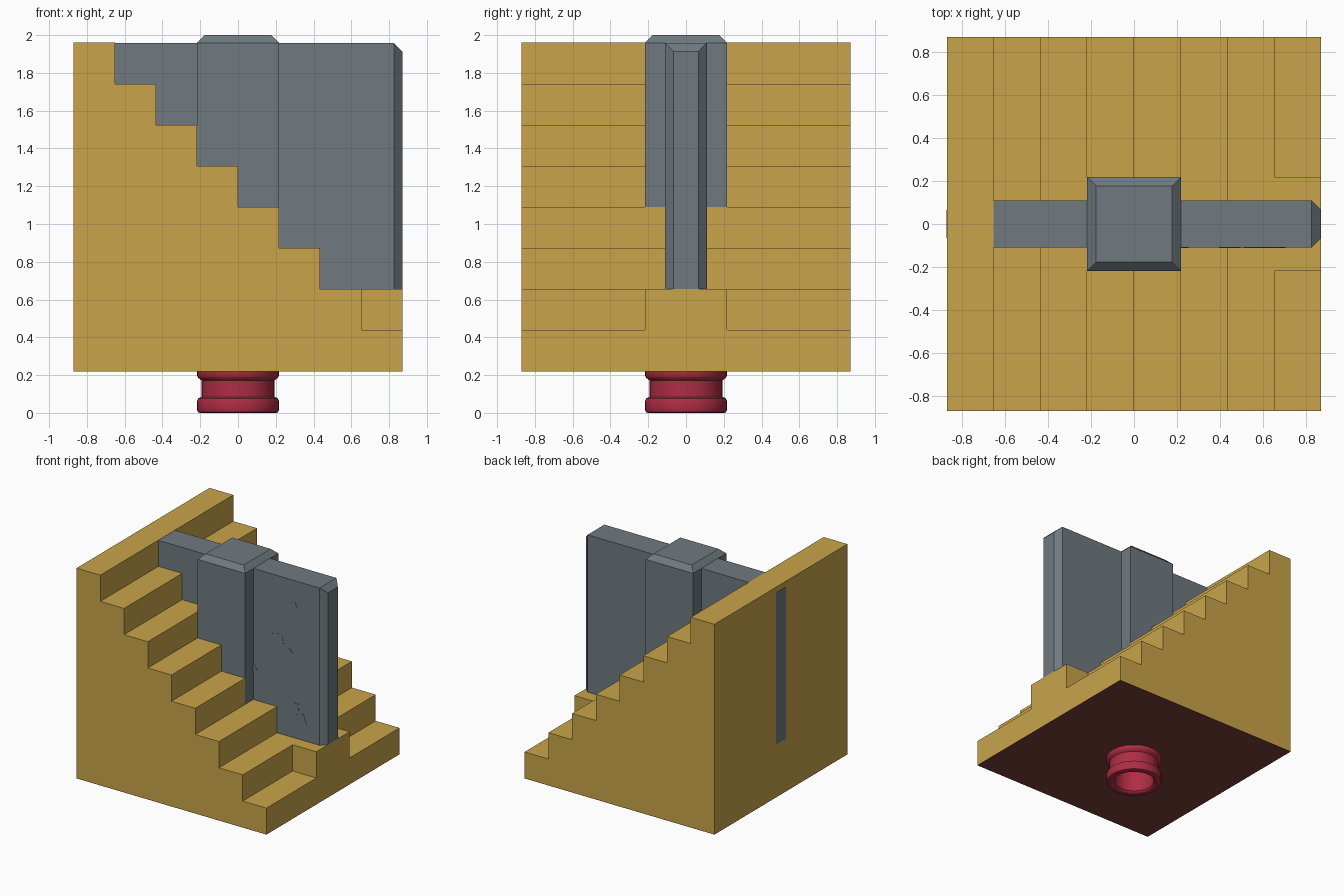
import bpy, bmesh, math
from mathutils import Matrix

if "Cube" in bpy.data.objects:
    bpy.data.objects.remove(bpy.data.objects["Cube"])


def mat(name, rgb):
    lin = [(c / 255 / 12.92) if c / 255 <= 0.04045 else ((c / 255 + 0.055) / 1.055) ** 2.4 for c in rgb]
    m = bpy.data.materials.new(name)
    m.diffuse_color = (*lin, 1)
    m.use_nodes = True
    m.node_tree.nodes["Principled BSDF"].inputs["Base Color"].default_value = m.diffuse_color
    return m


SAND = mat("sand yellow", (201, 165, 74))
GREY = mat("slate grey", (112, 122, 128))
RED = mat("crimson red", (174, 45, 67))
BROWN = mat("reddish brown", (122, 65, 56))


def finish(name, bm, material):
    bmesh.ops.recalc_face_normals(bm, faces=bm.faces)
    me = bpy.data.meshes.new(name)
    bm.to_mesh(me)
    bm.free()
    me.materials.append(material)
    ob = bpy.data.objects.new(name, me)
    bpy.context.collection.objects.link(ob)
    return ob


def box(name, lo, hi, material, bevel=None, amount=0.04):
    bm = bmesh.new()
    bmesh.ops.create_cube(bm, size=1)
    for v in bm.verts:
        v.co = [lo[i] + (v.co[i] + 0.5) * (hi[i] - lo[i]) for i in range(3)]
    if bevel:
        edges = [e for e in bm.edges if bevel([v.co for v in e.verts])]
        bmesh.ops.bevel(bm, geom=edges, offset=amount, segments=1, affect='EDGES')
    return finish(name, bm, material)


def extrude_y(name, outline, half, material):
    bm = bmesh.new()
    f = bm.faces.new([bm.verts.new((x, -half, z)) for x, z in outline])
    r = bmesh.ops.extrude_face_region(bm, geom=[f])
    for v in r["geom"]:
        if isinstance(v, bmesh.types.BMVert):
            v.co.y = half
    return finish(name, bm, material)


H = 0.87
S = 2 * H / 8      # step size

# Staircase: eight steps falling towards +x
outline = [(-H, 0.22), (H, 0.22)]
for i in reversed(range(8)):
    z = 1.96 - i * S
    outline += [(-H + (i + 1) * S, z), (-H + i * S, z)]
extrude_y("staircase", outline, H, SAND)

# Landing that carries the wall over the lowest step
box("landing", (H - 1.5 * S, -S, 0.3), (H, S, 1.96 - 6 * S), SAND)

# Brown underside
box("underside", (-H, -H, 0.218), (H, H, 0.221), BROWN)

# Thin wall with chamfered outer ends
bottom = 1.96 - 6 * S
box("wall", (-H - 0.001, -0.11, bottom), (H, 0.11, 1.958), GREY,
    lambda c: abs(c[0].x - c[1].x) < 1e-4 and c[0].z + c[1].z > 2 * bottom + 0.01, 0.045)

# Square pillar with chamfered cap
box("pillar", (-S, -S, bottom), (S, S, 2.0), GREY,
    lambda c: c[0].z > 1.99 and c[1].z > 1.99, 0.042)

# Small tilted stones on the wall front
for i, (x, z, size, deg) in enumerate([(0.585, 1.75, 0.052, 22), (0.445, 1.435, 0.085, 10),
                                       (0.545, 1.35, 0.052, 35), (0.22, 1.13, 0.05, 25),
                                       (0.61, 0.92, 0.052, -5), (0.65, 0.82, 0.085, 20)]):
    bm = bmesh.new()
    bmesh.ops.create_cube(bm, size=1, matrix=Matrix.Translation((x, -0.11, z))
                          @ Matrix.Rotation(math.radians(-deg), 4, 'Y')
                          @ Matrix.Diagonal((size, 0.004, size, 1)))
    finish("stone_%d" % (i + 1), bm, GREY)

# Hollow grooved foot, spun from a profile
profile = [(0, 0.2), (0.155, 0.2), (0.155, 0.015), (0.165, 0.003), (0.175, 0), (0.203, 0),
           (0.212, 0.004), (0.216, 0.014), (0.216, 0.066), (0.21, 0.077), (0.193, 0.085),
           (0.193, 0.172), (0.21, 0.185), (0.216, 0.195), (0.216, 0.222)]
bm = bmesh.new()
vs = [bm.verts.new((r, 0, z)) for r, z in profile]
es = [bm.edges.new(p) for p in zip(vs, vs[1:])]
bmesh.ops.spin(bm, geom=vs + es, cent=(0, 0, 0), axis=(0, 0, 1), angle=2 * math.pi, steps=40)
bmesh.ops.remove_doubles(bm, verts=bm.verts, dist=1e-4)
foot = finish("foot_ring", bm, RED)
bpy.context.view_layer.objects.active = foot
foot.select_set(True)
bpy.ops.object.shade_smooth_by_angle(angle=math.radians(35))
